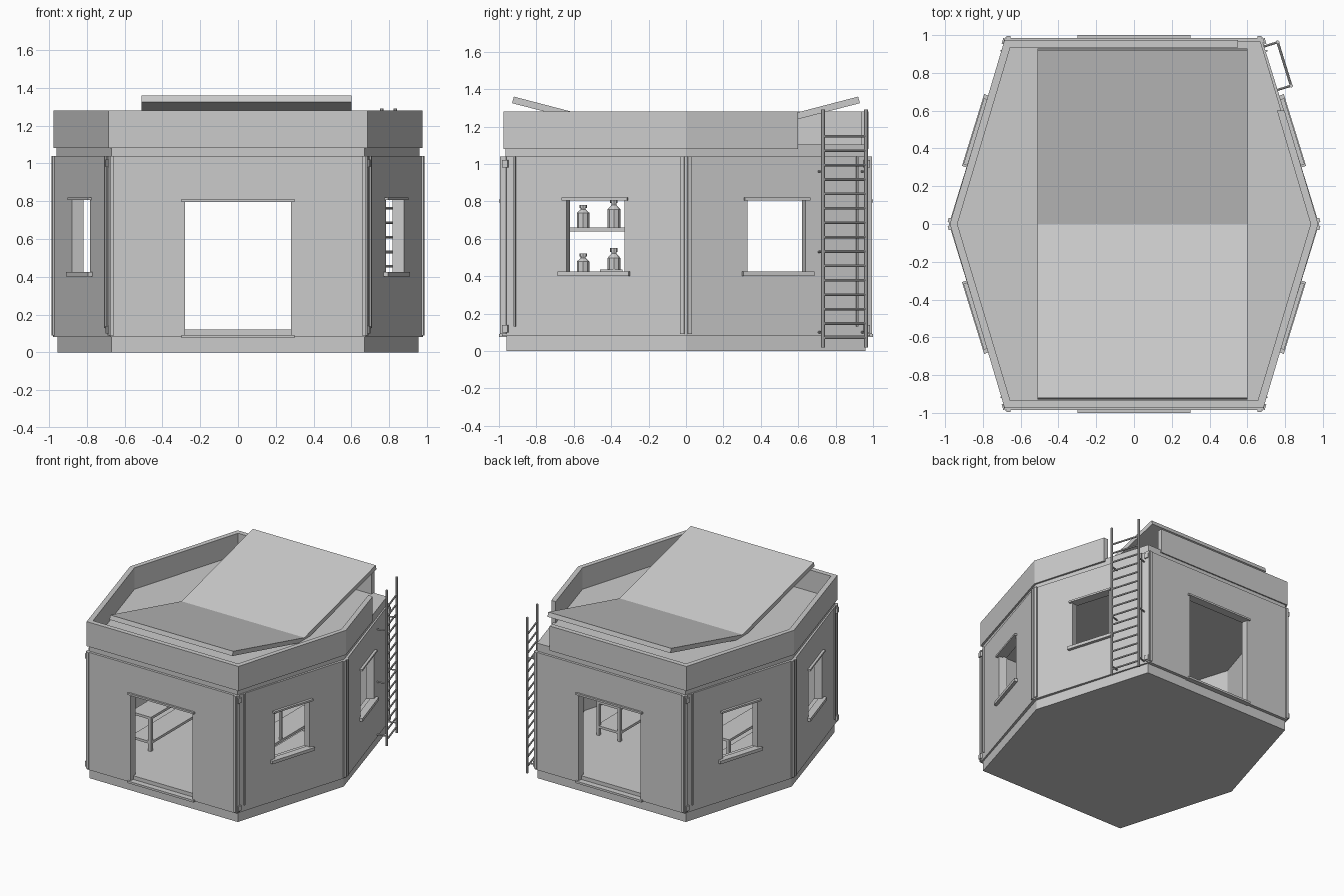
import bpy, bmesh, math
from mathutils import Matrix, Vector

cube = bpy.data.objects.get("Cube")
if cube:
    bpy.data.objects.remove(cube, do_unlink=True)

grey = bpy.data.materials.new("plain_grey")
grey.use_nodes = True
grey.diffuse_color = (0.6, 0.6, 0.6, 1)
grey.node_tree.nodes["Principled BSDF"].inputs["Base Color"].default_value = (0.6, 0.6, 0.6, 1)

TILT = math.atan2(0.305, 0.985)   # slant of the side walls in plan


def finish(name, bm):
    bmesh.ops.recalc_face_normals(bm, faces=bm.faces)
    mesh = bpy.data.meshes.new(name)
    bm.to_mesh(mesh)
    bm.free()
    mesh.materials.append(grey)
    ob = bpy.data.objects.new(name, mesh)
    bpy.context.collection.objects.link(ob)
    return ob


def box(name, lo, hi, matrix=Matrix.Identity(4)):
    lo, hi = Vector(lo), Vector(hi)
    bm = bmesh.new()
    place = matrix @ Matrix.Translation((lo + hi) / 2) @ Matrix.Diagonal((*(hi - lo), 1))
    bmesh.ops.create_cube(bm, size=1, matrix=place)
    return finish(name, bm)


def prism(name, points, z0, z1):
    bm = bmesh.new()
    face = bm.faces.new([bm.verts.new((x, y, z0)) for x, y in points])
    out = bmesh.ops.extrude_face_region(bm, geom=[face])
    verts = [v for v in out["geom"] if isinstance(v, bmesh.types.BMVert)]
    bmesh.ops.translate(bm, verts=verts, vec=(0, 0, z1 - z0))
    return finish(name, bm)


def hexagon(cx, cy, side):
    return [(cx, cy), (-cx, cy), (-side, 0), (-cx, -cy), (cx, -cy), (side, 0)]


def rod(name, a, b, radius, sides=8):
    a, b = Vector(a), Vector(b)
    bm = bmesh.new()
    turn = (b - a).to_track_quat('Z', 'Y').to_matrix().to_4x4()
    bmesh.ops.create_cone(bm, cap_ends=True, segments=sides, radius1=radius, radius2=radius,
                          depth=(b - a).length, matrix=Matrix.Translation((a + b) / 2) @ turn)
    return finish(name, bm)


def side_point(sx, sy, y, out=0):
    x = 0.98 - 0.305 * y / 0.985
    return Vector((sx * (x + out * math.cos(TILT)), sy * (y + out * math.sin(TILT)), 0))


def side_box(name, sx, sy, ys, zs, depth):
    # Box lying along one slanted wall; depth is measured outward from its surface
    mid = side_point(sx, sy, sum(ys) / 2, sum(depth) / 2)
    half = (ys[1] - ys[0]) / 2 / math.cos(TILT)
    thick = (depth[1] - depth[0]) / 2
    place = Matrix.Translation(mid) @ Matrix.Rotation(sx * sy * TILT, 4, 'Z')
    return box(name, (-thick, -half, zs[0]), (thick, half, zs[1]), place)


def cut(target, cutter):
    cutter.hide_render = True
    mod = target.modifiers.new("opening", 'BOOLEAN')
    mod.operation, mod.solver, mod.object = 'DIFFERENCE', 'EXACT', cutter
    bpy.context.view_layer.objects.active = target
    bpy.ops.object.modifier_apply(modifier=mod.name)
    bpy.data.objects.remove(cutter, do_unlink=True)


SIDES = [(sx, sy) for sx in (1, -1) for sy in (1, -1)]

# Base, floor and roof deck
prism("base", hexagon(0.67, 0.96, 0.955), 0, 0.085)
prism("floor", hexagon(0.645, 0.95, 0.935), 0.08, 0.12)
prism("roof_deck", hexagon(0.67, 0.965, 0.96), 1.03, 1.105)

# Hollow walls with two doorways and four windows
walls = prism("walls", hexagon(0.675, 0.985, 0.98), 0.08, 1.04)
cut(walls, prism("room_cutter", hexagon(0.627, 0.925, 0.915), 0, 2))
cut(walls, box("doorway_cutter", (-0.28, -2, 0.09), (0.28, 2, 0.80)))
for sx, sy in SIDES:
    cut(walls, side_box("window_cutter", sx, sy, (0.33, 0.64), (0.42, 0.81), (-0.2, 0.2)))

# Parapet, left open at the back corner where the ladder arrives
outer = [(0.55, 0.975)] + hexagon(0.685, 0.975, 0.975)[1:] + [(0.797, 0.6)]
inner = [(0.55, 0.935)] + hexagon(0.655, 0.935, 0.935)[1:] + [(0.757, 0.6)]
prism("parapet", outer + inner[::-1], 1.08, 1.28)

# Two roof panels sloping down to a central valley
for s, name in ((-1, "front_roof_panel"), (1, "back_roof_panel")):
    bm = bmesh.new()
    profile = [(0, 1.12), (0.92, 1.36), (0.93, 1.325), (0, 1.085)]
    face = bm.faces.new([bm.verts.new((-0.51, s * y, z)) for y, z in profile])
    out = bmesh.ops.extrude_face_region(bm, geom=[face])
    moved = [v for v in out["geom"] if isinstance(v, bmesh.types.BMVert)]
    bmesh.ops.translate(bm, verts=moved, vec=(1.11, 0, 0))
    finish(name, bm)

# Window and corner trim on the slanted walls
for sx, sy in SIDES:
    side_box("window_sill", sx, sy, (0.30, 0.68), (0.40, 0.425), (-0.03, 0.025))
    side_box("window_lintel", sx, sy, (0.31, 0.66), (0.805, 0.82), (-0.03, 0.02))
    side_box("middle_corner_strip", sx, sy, (0.008, 0.03), (0.09, 1.04), (-0.01, 0.01))
    side_box("end_corner_strip", sx, sy, (0.91, 0.92), (0.13, 1.04), (-0.01, 0.01))
    side_box("outer_corner_strip", sx, sy, (0.96, 0.985), (0.09, 1.04), (-0.01, 0.008))
    for z in (0.1, 0.98):
        side_box("corner_clip", sx, sy, (0.95, 0.98), (z, z + 0.04), (0, 0.016))

# Door and corner trim on the front and back walls
for s in (-1, 1):
    for name, z0, z1 in (("door_sill", 0.075, 0.092), ("door_lintel", 0.795, 0.81)):
        ya, yb = sorted((s * 0.96, s * 1.0))
        box(name, (-0.30, ya, z0), (0.30, yb, z1))
    ya, yb = sorted((s * 0.97, s * 0.994))
    for side in (-1, 1):
        xa, xb = sorted((side * 0.655, side * 0.675))
        box("wall_end_strip", (xa, ya, 0.09), (xb, yb, 1.04))

# Ladder with rungs and wall brackets
rails = [side_point(1, 1, y, 0.075) for y in (0.71, 0.94)]
for foot in rails:
    rod("ladder_rail", foot + Vector((0, 0, 0.02)), foot + Vector((0, 0, 1.29)), 0.01)
    for z in (0.10, 0.53, 0.96):
        stop = foot - Vector((math.cos(TILT), math.sin(TILT), 0)) * 0.08
        rod("ladder_bracket", foot + Vector((0, 0, z)), stop + Vector((0, 0, z)), 0.006)
for i in range(15):
    z = Vector((0, 0, 0.07 + i * 0.077))
    rod("ladder_rung", rails[0] + z, rails[1] + z, 0.007)


# Long tables with a low shelf
def table(name, x0, x1, y0, y1):
    box(name + "_top", (x0, y0, 0.38), (x1, y1, 0.40))
    box(name + "_shelf", (x0, y0, 0.18), (x1, y1, 0.20))
    for x in (x0, x1 - 0.025):
        for y in (y0, y1 - 0.025):
            box(name + "_leg", (x, y, 0.12), (x + 0.025, y + 0.025, 0.385))


table("left_table", -0.60, -0.415, -0.53, 0.30)
table("right_table", 0.385, 0.60, -0.69, 0.30)

# Raised shelf over the right table
box("raised_shelf", (0.45, -0.69, 0.64), (0.60, -0.28, 0.66))
for x in (0.45, 0.58):
    for y in (-0.69, -0.30):
        box("raised_shelf_post", (x, y, 0.39), (x + 0.02, y + 0.02, 0.65))
box("tray", (0.47, -0.46, 0.40), (0.57, -0.34, 0.435))


# Eight-sided bottles
def bottle(x, y, z, height):
    bm = bmesh.new()
    rings = []
    for r, h in ((0.034, 0), (0.034, 0.65), (0.014, 0.8), (0.014, 0.87), (0.02, 0.87), (0.02, 1)):
        rings.append([bm.verts.new((x + r * math.cos(a), y + r * math.sin(a), z + h * height))
                      for a in (math.tau * k / 8 for k in range(8))])
    for low, high in zip(rings, rings[1:]):
        for k in range(8):
            j = (k + 1) % 8
            bm.faces.new((low[k], low[j], high[j], high[k]))
    bm.faces.new(rings[0])
    bm.faces.new(rings[-1])
    finish("bottle", bm)


for z in (0.40, 0.66):
    bottle(0.53, -0.55, z, 0.12)
    bottle(0.53, -0.385, z, 0.15)
